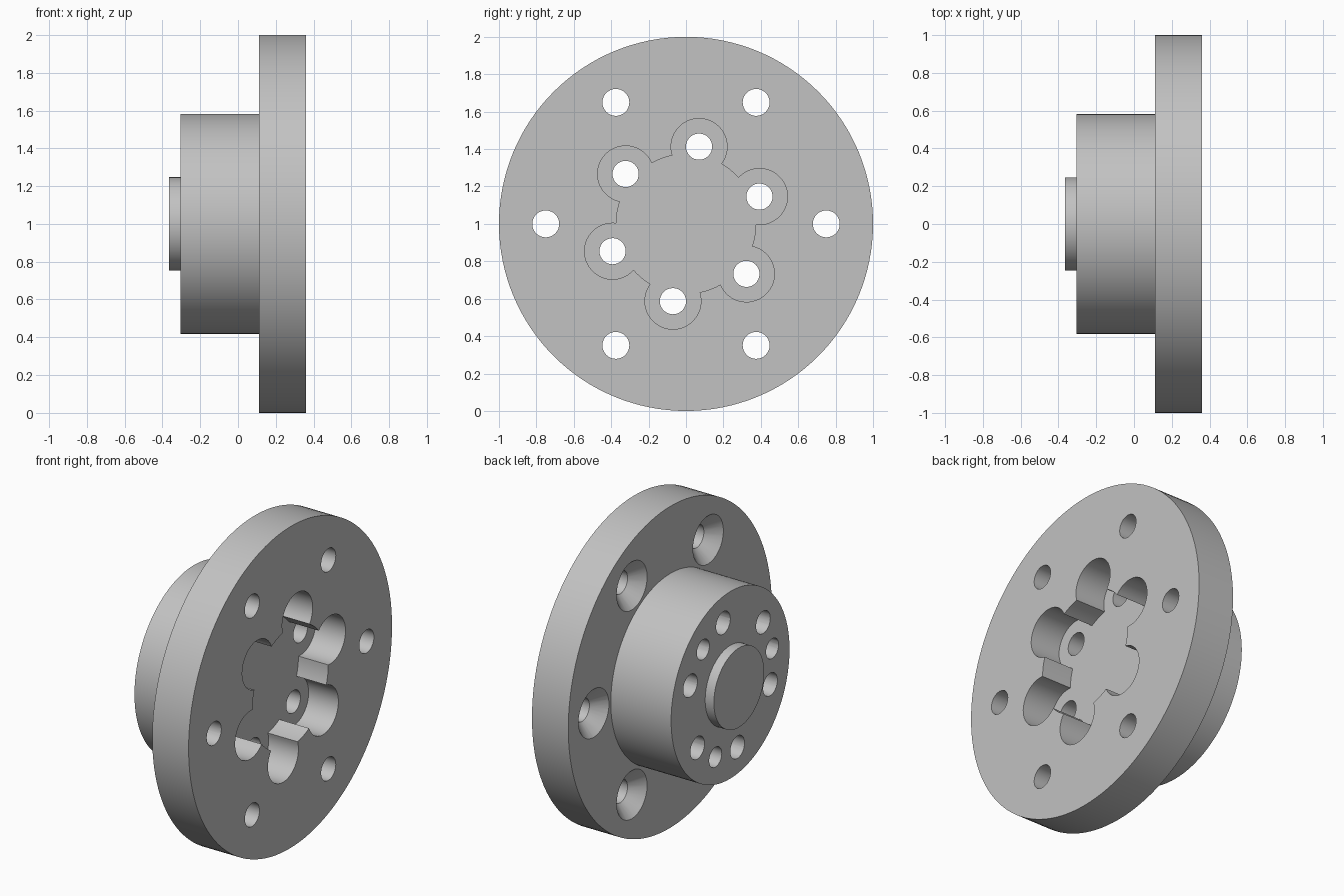
import bpy
import bmesh
from math import sin, cos, pi, radians, acos

if "Cube" in bpy.data.objects:
    bpy.data.objects.remove(bpy.data.objects["Cube"], do_unlink=True)

CENTRE_Z = 1.0
FACE_X = 0.36      # mounting face of the flange
FLANGE_X = 0.11    # hub side of the flange
HUB_X = -0.305     # outer face of the hub
BOSS_X = -0.365    # tip of the centring boss
FLOOR_X = 0.155    # floor of the pocket
BOLT_R = 0.419     # bolt circle of the hub
BOLT_TURN = radians(20.4)

metal = bpy.data.materials.new("plain_grey_metal")
metal.use_nodes = True
GREY = (0.54, 0.54, 0.54, 1)
metal.diffuse_color = GREY
metal.node_tree.nodes["Principled BSDF"].inputs["Base Color"].default_value = GREY


def lathe(bm, profile, segments, y=0.0, z=CENTRE_Z):
    """Closed solid turned about an axis along x; profile is (x, radius)."""
    rings = []
    for x, r in profile:
        rings.append([bm.verts.new((x, y + r * cos(2 * pi * i / segments),
                                    z + r * sin(2 * pi * i / segments)))
                      for i in range(segments)])
    for a, b in zip(rings, rings[1:]):
        for i in range(segments):
            j = (i + 1) % segments
            bm.faces.new((a[i], a[j], b[j], b[i]))
    bm.faces.new(rings[0])
    bm.faces.new(rings[-1])


def finish(bm, name):
    bmesh.ops.recalc_face_normals(bm, faces=bm.faces)
    mesh = bpy.data.meshes.new(name)
    bm.to_mesh(mesh)
    bm.free()
    obj = bpy.data.objects.new(name, mesh)
    mesh.materials.append(metal)
    bpy.context.collection.objects.link(obj)
    return obj


def hole_ring(name, profile, radius, start, count):
    """One cutter holding evenly spaced turned holes."""
    bm = bmesh.new()
    for k in range(count):
        a = start + 2 * pi * k / count
        lathe(bm, profile, 32, radius * cos(a), CENTRE_Z + radius * sin(a))
    return finish(bm, name)


def pocket_cutter(core_r, lobe_r):
    """Round pocket with six round lobes, as one extruded outline."""
    half = acos((BOLT_R**2 + core_r**2 - lobe_r**2) / (2 * BOLT_R * core_r))
    # Half sweep of each lobe arc, seen from the lobe centre
    sweep = acos((core_r * cos(half) - BOLT_R) / lobe_r)
    points = []
    for k in range(6):
        a = BOLT_TURN + k * pi / 3
        for i in range(33):
            t = a - sweep + 2 * sweep * i / 32
            points.append((BOLT_R * cos(a) + lobe_r * cos(t),
                           BOLT_R * sin(a) + lobe_r * sin(t)))
        gap = pi / 3 - 2 * half
        for i in range(1, 6):
            t = a + half + gap * i / 6
            points.append((core_r * cos(t), core_r * sin(t)))
    bm = bmesh.new()
    base = bm.faces.new([bm.verts.new((FLOOR_X, y, CENTRE_Z + z)) for y, z in points])
    out = bmesh.ops.extrude_face_region(bm, geom=[base], use_keep_orig=True)
    moved = [v for v in out["geom"] if isinstance(v, bmesh.types.BMVert)]
    bmesh.ops.translate(bm, verts=moved, vec=(0.3, 0, 0))
    return finish(bm, "pocket_cutter")


# Turned body: boss, hub and flange
bm = bmesh.new()
lathe(bm, [(BOSS_X, 0.247), (HUB_X, 0.247), (HUB_X, 0.582), (FLANGE_X, 0.582),
           (FLANGE_X, 1.0), (FACE_X, 1.0)], 128)
body = finish(bm, "flanged_hub")

# Pocket, hub bolt holes, blind dowel holes, countersunk flange holes
cutters = [
    pocket_cutter(0.373, 0.15),
    hole_ring("bolt_hole_cutter", [(-0.5, 0.07), (0.25, 0.07)], BOLT_R, BOLT_TURN, 6),
    hole_ring("dowel_hole_cutter", [(-0.5, 0.062), (-0.05, 0.062)], BOLT_R,
              BOLT_TURN + pi / 6, 3),
    hole_ring("countersink_cutter",
              [(0.05, 0.15), (FLANGE_X, 0.15), (0.19, 0.072), (0.5, 0.072)], 0.75, 0, 6),
]
bpy.context.view_layer.objects.active = body
for cutter in cutters:
    cutter.hide_render = True
    cut = body.modifiers.new(cutter.name, "BOOLEAN")
    cut.operation = "DIFFERENCE"
    cut.solver = "EXACT"
    cut.object = cutter
    bpy.ops.object.modifier_apply(modifier=cut.name)
for cutter in cutters:
    bpy.data.objects.remove(cutter, do_unlink=True)

# Smooth round walls, crisp edges
bpy.ops.object.select_all(action="DESELECT")
body.select_set(True)
bpy.ops.object.shade_smooth_by_angle(angle=radians(30))
